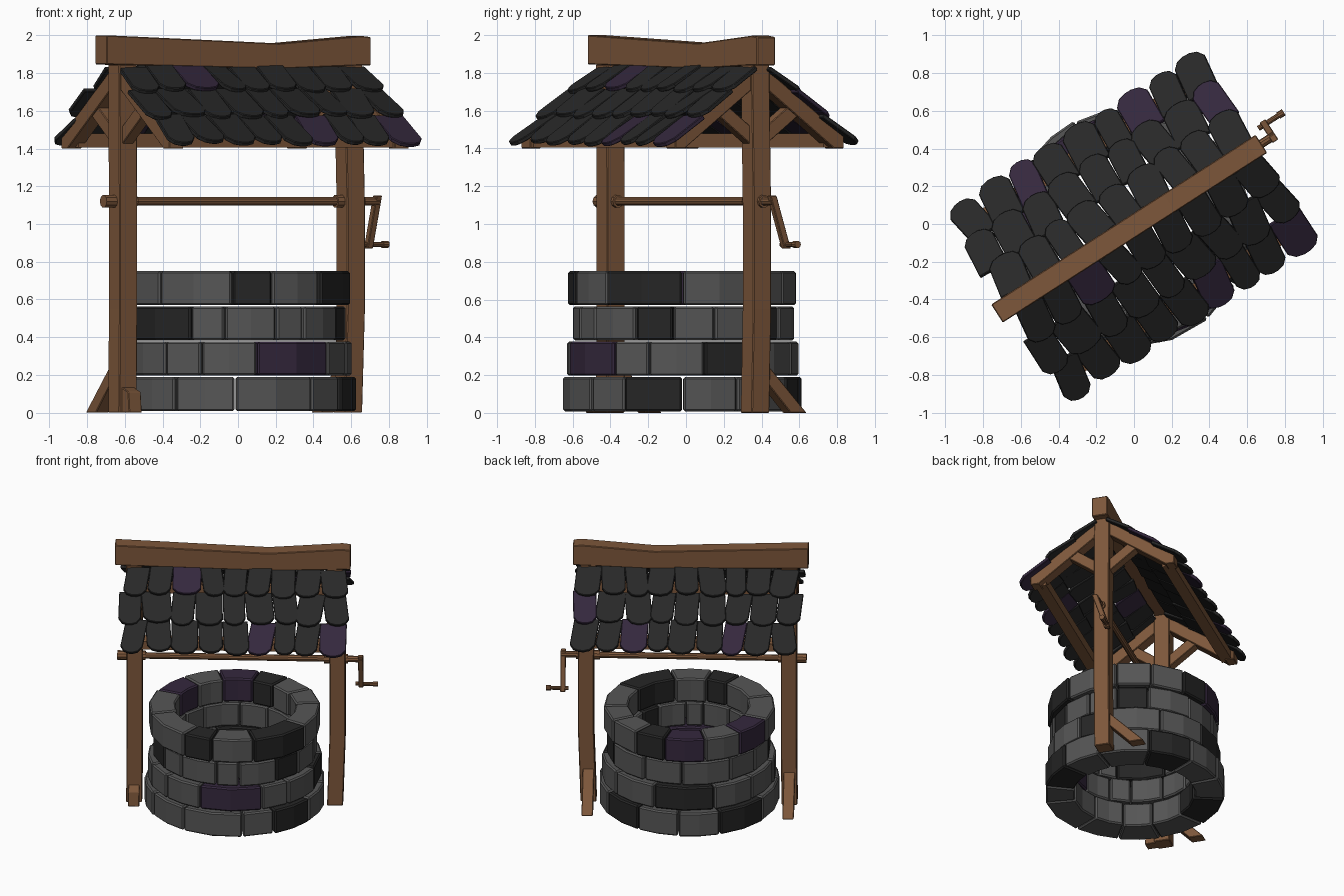
import bpy, bmesh, math, random
from mathutils import Vector, Matrix

if "Cube" in bpy.data.objects:
    bpy.data.objects.remove(bpy.data.objects["Cube"])

random.seed(4)
CX, CY = -0.015, -0.018
FRAME = Matrix.Translation((CX, CY, 0)) @ Matrix.Rotation(math.radians(32.7), 4, 'Z')


def material(name, rgb):
    m = bpy.data.materials.new(name)
    m.diffuse_color = (*rgb, 1)
    m.use_nodes = True
    m.node_tree.nodes["Principled BSDF"].inputs["Base Color"].default_value = m.diffuse_color
    return m


WOOD = material("brown wood", (0.205, 0.095, 0.043))
GREY = material("grey stone", (0.092, 0.092, 0.092))
DARK = material("dark stone", (0.019, 0.019, 0.019))
SLATE = material("charcoal slate", (0.021, 0.021, 0.021))
PURPLE = material("dull purple", (0.035, 0.021, 0.047))


def finish(name, bm, mats, matrix=FRAME, bevel=0.0):
    bmesh.ops.recalc_face_normals(bm, faces=bm.faces)
    me = bpy.data.meshes.new(name)
    bm.to_mesh(me)
    bm.free()
    me.transform(matrix)
    for m in mats:
        me.materials.append(m)
    ob = bpy.data.objects.new(name, me)
    bpy.context.collection.objects.link(ob)
    if bevel:
        b = ob.modifiers.new("bevel", 'BEVEL')
        b.width, b.segments = bevel, 1
        b.limit_method, b.angle_limit = 'ANGLE', math.radians(40)
    return ob


def loft(bm, rings, mat=0):
    """Join matching point rings into a closed solid."""
    vs = [[bm.verts.new(p) for p in r] for r in rings]
    n = len(rings[0])
    faces = [bm.faces.new(vs[0]), bm.faces.new(vs[-1])]
    for a, b in zip(vs, vs[1:]):
        for i in range(n):
            j = (i + 1) % n
            faces.append(bm.faces.new((a[i], a[j], b[j], b[i])))
    for f in faces:
        f.material_index = mat


def rect(cu, cv, z, w):
    h = w / 2
    return [(cu - h, cv - h, z), (cu + h, cv - h, z), (cu + h, cv + h, z), (cu - h, cv + h, z)]


def rod(bm, a, b, r, n=10, r2=None):
    a, b = Vector(a), Vector(b)
    q = (b - a).to_track_quat('Z', 'Y')
    rings = []
    for p, rad in ((a, r), (b, r2 or r)):
        rings.append([p + q @ Vector((rad * math.cos(2 * math.pi * i / n),
                                      rad * math.sin(2 * math.pi * i / n), 0)) for i in range(n)])
    loft(bm, rings)


def slab(bm, outline, u, w):
    """Outline in (v, z), extruded along the ridge direction."""
    loft(bm, [[(u + s * w / 2, v, z) for v, z in outline] for s in (-1, 1)])


# Stone rings: each stone is (start angle from the front, colour)
COURSES = [
    (0.008, 0.190, 0.635, [(-30, 'G'), (0, 'G'), (40, 'G'), (61, 'D'), (90, 'G'), (117, 'G'), (150, 'D'),
                           (180, 'G'), (208, 'G'), (235, 'D'), (270, 'G'), (303, 'G')]),
    (0.197, 0.377, 0.610, [(-37, 'G'), (-17, 'G'), (11, 'P'), (53.5, 'G'), (73, 'G'), (101, 'D'), (125, 'G'),
                           (158, 'G'), (191, 'D'), (232, 'G'), (262, 'G'), (292, 'G')]),
    (0.384, 0.563, 0.585, [(-24, 'G'), (-5.5, 'G'), (22, 'G'), (38, 'G'), (65, 'D'), (85, 'G'), (107, 'G'),
                           (128, 'D'), (150, 'G'), (182, 'G'), (210, 'G'), (245, 'G'), (268, 'G'), (290, 'D')]),
    (0.570, 0.750, 0.603, [(-41, 'G'), (-1.5, 'D'), (19, 'G'), (48, 'D'), (90, 'G'), (128, 'G'), (152, 'G'),
                           (176, 'D'), (198, 'P'), (226, 'G'), (252, 'P'), (280, 'G')]),
]
for k, (z0, z1, R, stones) in enumerate(COURSES):
    bm = bmesh.new()
    ends = [s[0] for s in stones[1:]] + [stones[0][0] + 360]
    for (a0, c), a1 in zip(stones, ends):
        n = 2 if a1 - a0 > 24 else 1
        ro, ri = R + random.uniform(-0.006, 0.008), 0.425 + random.uniform(-0.01, 0.01)
        rings = []
        for i in range(n + 1):
            t = math.radians(a0 + 0.4 + (a1 - a0 - 0.8) * i / n)
            d = (math.sin(t), -math.cos(t))
            rings.append([(d[0] * r, d[1] * r, z) for r, z in ((ri, z0), (ro, z0), (ro, z1), (ri, z1))])
        loft(bm, rings, 'GDP'.index(c))
    finish("stone_course_%d" % (k + 1), bm, [GREY, DARK, PURPLE], Matrix.Translation((CX, CY, 0)), 0.010)

# Posts, slightly bowed
for name, s in (("left_post", -1), ("right_post", 1)):
    bm = bmesh.new()
    bow = 0.018 if s > 0 else 0.004
    loft(bm, [rect(s * 0.71 + (bow if 0.2 < z < 1.2 else 0), 0, z, 0.112) for z in (0, 0.55, 1.1, 1.845)])
    finish(name, bm, [WOOD], bevel=0.005)
    # Slanted foot brace behind each post
    bm = bmesh.new()
    slab(bm, [(0.04, 0.17), (0.04, 0.27), (0.30, 0.0), (0.20, 0.0)], s * 0.71, 0.08)
    finish(name + "_foot_brace", bm, [WOOD], bevel=0.004)
bm = bmesh.new()
slab(bm, [(-0.04, 0), (-0.13, 0), (-0.12, 0.11), (-0.04, 0.14)], -0.71, 0.08)
finish("left_post_front_foot", bm, [WOOD], bevel=0.004)

# Sagging ridge beam
bm = bmesh.new()
loft(bm, [[(u, -0.057, zb), (u, 0.057, zb), (u, 0.057, zt), (u, -0.057, zt)]
          for u, zb, zt in ((-0.845, 1.845, 2.0), (0.24, 1.822, 1.957), (0.76, 1.84, 1.997), (0.82, 1.84, 1.99))])
finish("ridge_beam", bm, [WOOD], bevel=0.005)

# Rafters, struts and eave beams
for side, s in (("front", -1), ("back", 1)):
    for end, e in (("left", -0.71), ("right", 0.71)):
        bm = bmesh.new()
        slab(bm, [(s * v, z) for v, z in ((0.03, 1.83), (0.53, 1.465), (0.53, 1.40), (0.47, 1.40), (0.03, 1.725))],
             e, 0.09)
        finish("%s_%s_rafter" % (end, side), bm, [WOOD], bevel=0.004)
        bm = bmesh.new()
        slab(bm, [(s * v, z) for v, z in ((0.04, 1.415), (0.04, 1.51), (0.24, 1.66), (0.30, 1.61))], e, 0.07)
        finish("%s_%s_strut" % (end, side), bm, [WOOD], bevel=0.004)
    bm = bmesh.new()
    slab(bm, [(s * v, z) for v, z in ((0.43, 1.405), (0.51, 1.405), (0.51, 1.465), (0.43, 1.48))], 0, 1.42)
    finish(side + "_eave_beam", bm, [WOOD])

# Roof slates: rows as (v top, z top, v bottom, z bottom, u start, u end)
ROWS = [(0.05, 1.838, 0.25, 1.715, -0.77, 0.80),
        (0.21, 1.715, 0.43, 1.575, -0.81, 0.81),
        (0.39, 1.580, 0.61, 1.435, -0.77, 0.81)]
PURPLES = {(-1, 0, 2), (-1, 2, 5), (-1, 2, 8), (1, 1, 8), (1, 2, 2), (1, 2, 6)}
SHAPE = [(-0.5, 0), (0.5, 0), (0.5, 0.80), (0.33, 0.95), (0.1, 1.0), (-0.1, 1.0), (-0.33, 0.95), (-0.5, 0.80)]
for side, s in (("front", -1), ("back", 1)):
    bm = bmesh.new()
    for r, (v0, z0, v1, z1, ua, ub) in enumerate(ROWS):
        cuts = [ua + (ub - ua) * i / 9 + (random.uniform(-0.018, 0.018) if 0 < i < 9 else 0) for i in range(10)]
        for i in range(9):
            w, cu = cuts[i + 1] - cuts[i] - 0.004, (cuts[i] + cuts[i + 1]) / 2
            k = random.uniform(0.96, 1.06)
            turn, lift = random.uniform(-0.04, 0.04), random.uniform(-0.004, 0.006)
            down = Vector((turn, s * (v1 - v0), z1 - z0)) * k
            normal = Vector((0, s * (z0 - z1), v1 - v0)).normalized()
            base = Vector((cu - turn * 0.4, s * v0, z0 + lift))
            across = Vector((w, -s * turn * 0.5, 0))
            top = [base + across * a + down * b for a, b in SHAPE]
            loft(bm, [top, [p - normal * 0.024 for p in top]], 1 if (s, r, i) in PURPLES else 0)
    finish(side + "_roof_slates", bm, [SLATE, PURPLE], bevel=0.004)

# Windlass shaft with hubs
bm = bmesh.new()
rod(bm, (-0.80, 0, 1.12), (0.90, 0, 1.12), 0.023)
rod(bm, (-0.83, 0, 1.12), (-0.63, 0, 1.12), 0.034)
rod(bm, (0.63, 0, 1.12), (0.80, 0, 1.12), 0.034)
finish("windlass_shaft", bm, [WOOD])

# Crank arm and handle
bm = bmesh.new()
loft(bm, [[(0.872, v - 0.02, z), (0.908, v - 0.02, z), (0.908, v + 0.02, z), (0.872, v + 0.02, z)]
          for v, z in ((-0.01, 1.15), (0.08, 0.87))])
finish("crank_arm", bm, [WOOD], bevel=0.004)
bm = bmesh.new()
rod(bm, (0.85, 0.077, 0.892), (0.99, 0.077, 0.892), 0.014)
rod(bm, (0.975, 0.077, 0.892), (1.01, 0.077, 0.892), 0.019)
finish("crank_handle", bm, [WOOD])
